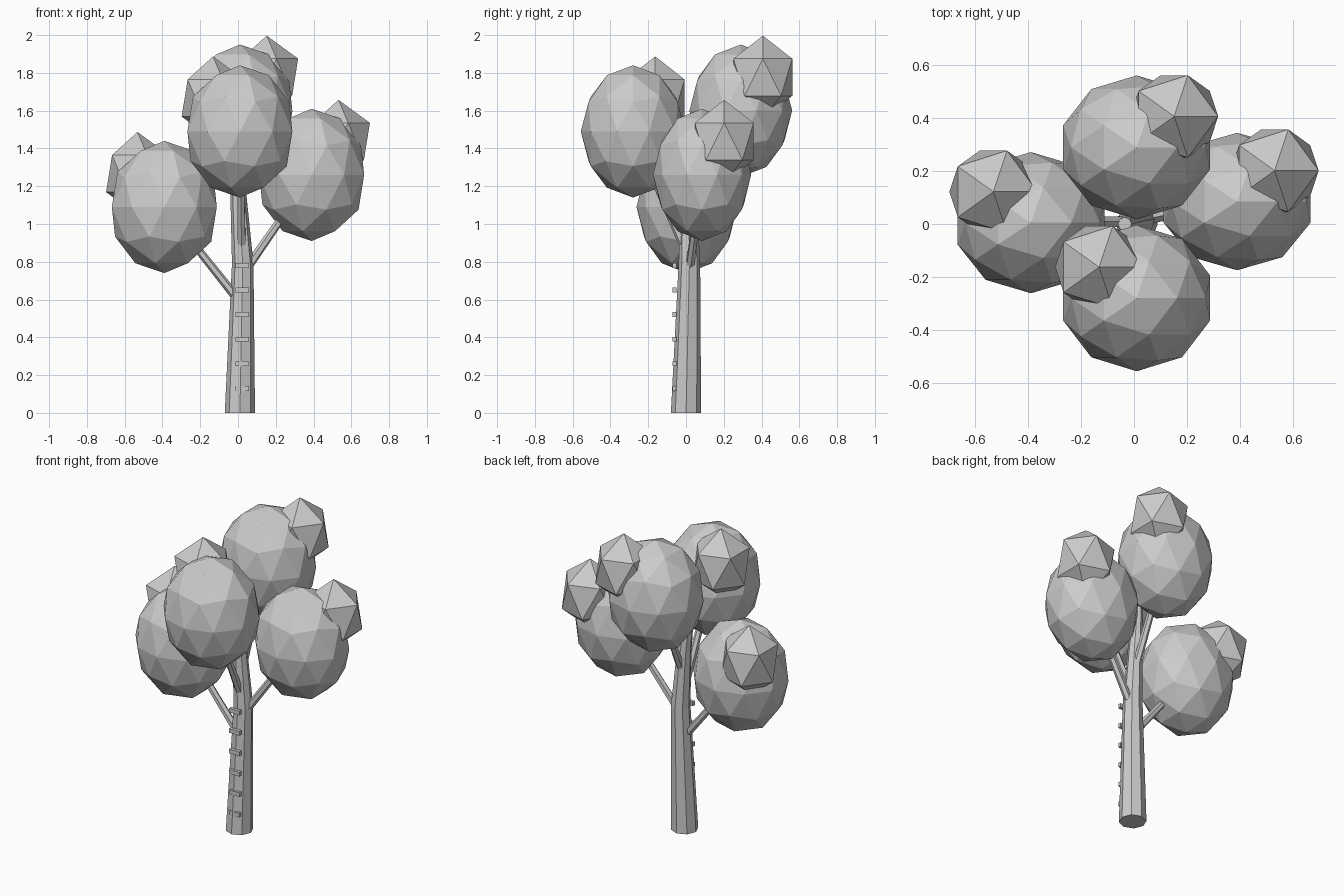
import bpy
import bmesh
from mathutils import Vector, Matrix

old = bpy.data.objects.get("Cube")
if old:
    bpy.data.objects.remove(old, do_unlink=True)

grey = bpy.data.materials.new("plain_grey")
grey.use_nodes = True
colour = (0.6, 0.6, 0.6, 1)
grey.diffuse_color = colour
grey.node_tree.nodes["Principled BSDF"].inputs["Base Color"].default_value = colour


def finish(bm, name):
    mesh = bpy.data.meshes.new(name)
    bmesh.ops.recalc_face_normals(bm, faces=bm.faces)
    bm.to_mesh(mesh)
    bm.free()
    mesh.materials.append(grey)
    obj = bpy.data.objects.new(name, mesh)
    bpy.context.collection.objects.link(obj)
    return obj


def ball(name, centre, scale, detail):
    """Faceted foliage ball."""
    bm = bmesh.new()
    bmesh.ops.create_icosphere(bm, subdivisions=detail, radius=1)
    bmesh.ops.transform(bm, verts=bm.verts,
                        matrix=Matrix.Translation(centre) @ Matrix.Diagonal((*scale, 1)))
    finish(bm, name)


def box(name, centre, size):
    bm = bmesh.new()
    bmesh.ops.create_cube(bm, size=1)
    bmesh.ops.transform(bm, verts=bm.verts,
                        matrix=Matrix.Translation(centre) @ Matrix.Diagonal((*size, 1)))
    finish(bm, name)


def branch(name, start, end, r1, r2, sides=6):
    """Tapered limb between two points."""
    a, b = Vector(start), Vector(end)
    bm = bmesh.new()
    bmesh.ops.create_cone(bm, cap_ends=True, segments=sides, radius1=r1,
                          radius2=r2, depth=(b - a).length)
    turn = (b - a).to_track_quat('Z', 'Y').to_matrix().to_4x4()
    bmesh.ops.transform(bm, verts=bm.verts,
                        matrix=Matrix.Translation((a + b) / 2) @ turn)
    finish(bm, name)


# Trunk: octagonal rings that lean and taper
bm = bmesh.new()
rings = []
for x, y, z, r in [(0.01, 0, 0, 0.08), (0.025, 0.018, 0.79, 0.057),
                   (0.003, 0.014, 1.14, 0.043), (-0.035, 0, 1.5, 0.026)]:
    made = bmesh.ops.create_circle(bm, segments=8, radius=r,
                                   matrix=Matrix.Translation((x, y, z)))
    rings.append(made["verts"])
for low, high in zip(rings, rings[1:]):
    for i in range(8):
        j = (i + 1) % 8
        bm.faces.new((low[i], low[j], high[j], high[i]))
bm.faces.new(rings[0][::-1])
bm.faces.new(rings[-1])
finish(bm, "trunk")

# Crowns: name, centre, depth radius, branch start, side of the small clump
crowns = [
    ("front", (0.01, -0.28, 1.49), 0.277, (0.02, 0, 0.86), -1),
    ("left", (0.39, 0.085, 1.26), 0.26, (0.05, 0.02, 0.77), 1),
    ("right", (-0.39, 0.005, 1.09), 0.267, (0, 0.01, 0.6), -1),
    ("back", (0.01, 0.29, 1.6), 0.272, (0.01, 0.02, 1.0), 1),
]
for name, centre, depth, start, side in crowns:
    ball(name + "_crown", centre, (0.292, depth, 0.35), 2)
    clump = Vector(centre) + Vector((0.142 * side, 0.117, 0.177))
    ball(name + "_clump", clump, (0.186, 0.183, 0.22), 1)
    branch(name + "_branch", start, centre, 0.024, 0.018)

# Ladder rungs on the front of the trunk
for i in range(6):
    box("rung_%d" % (i + 1), (0.023, -0.06, 0.13 * (i + 1)), (0.072, 0.022, 0.026))
